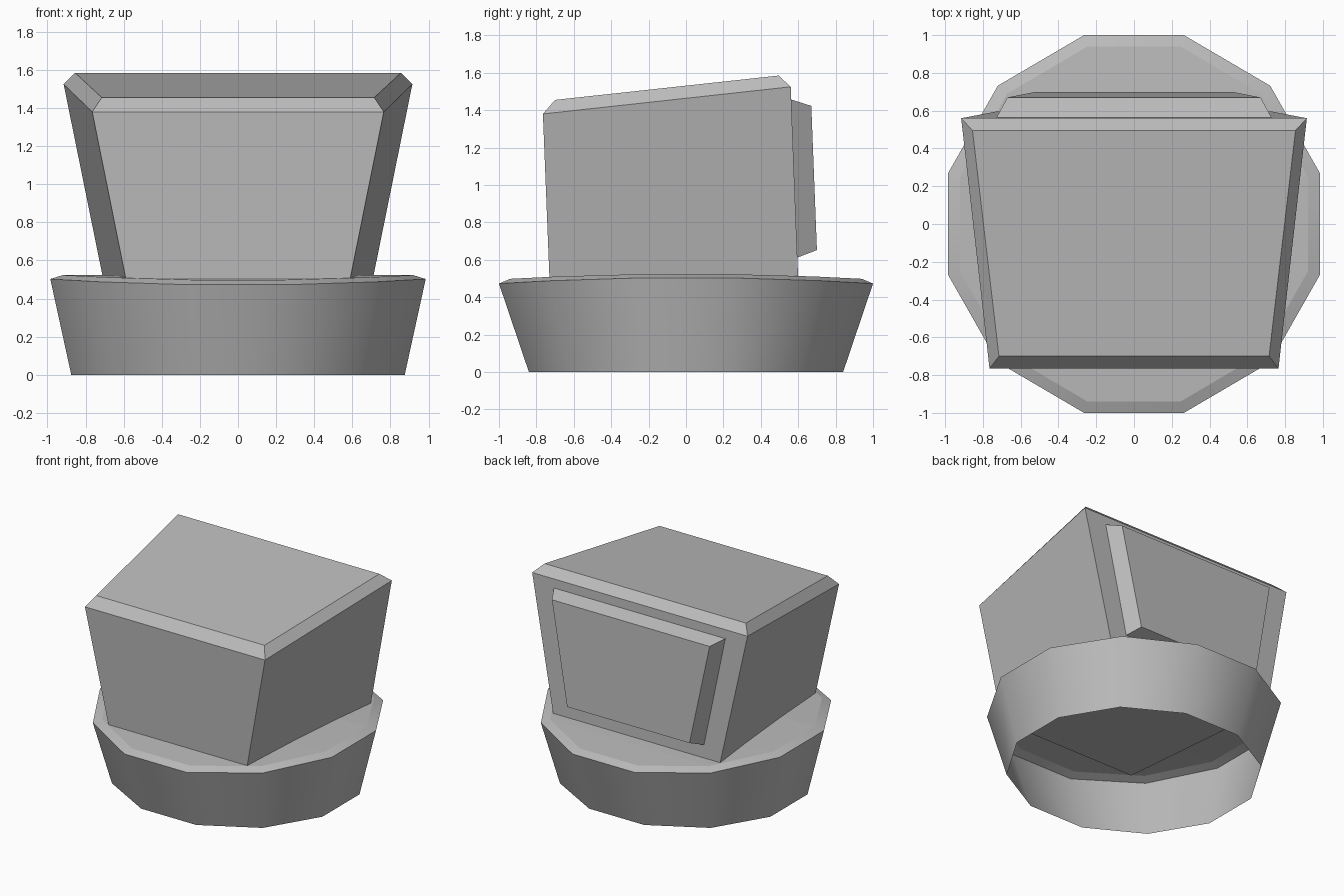
import bpy, bmesh, math

default = bpy.data.objects.get("Cube")
if default:
    bpy.data.objects.remove(default, do_unlink=True)

GREY = (0.5, 0.5, 0.5, 1.0)
grey = bpy.data.materials.new("plain_grey")
grey.use_nodes = True
grey.diffuse_color = GREY
grey.node_tree.nodes["Principled BSDF"].inputs["Base Color"].default_value = GREY


def bridge(bm, lower, upper):
    n = len(lower)
    for i in range(n):
        j = (i + 1) % n
        bm.faces.new((lower[i], lower[j], upper[j], upper[i]))


def finish(bm, name):
    bmesh.ops.recalc_face_normals(bm, faces=bm.faces)
    mesh = bpy.data.meshes.new(name)
    bm.to_mesh(mesh)
    bm.free()
    obj = bpy.data.objects.new(name, mesh)
    mesh.materials.append(grey)
    bpy.context.collection.objects.link(obj)
    return obj


def loft_symmetric(name, rings):
    """Loft four-cornered rings, each given by two points mirrored across x."""
    bm = bmesh.new()
    loops = []
    for (xa, ya, za), (xb, yb, zb) in rings:
        corners = [(-xa, ya, za), (xa, ya, za), (xb, yb, zb), (-xb, yb, zb)]
        loops.append([bm.verts.new(c) for c in corners])
    for lower, upper in zip(loops, loops[1:]):
        bridge(bm, lower, upper)
    bm.faces.new(loops[0])
    bm.faces.new(loops[-1])
    return finish(bm, name)


# Twelve-sided flared base: open underneath, rim drooping to front and back
SIDES = 12


def base_ring(bm, half_x, half_y, height, droop):
    verts = []
    for i in range(SIDES):
        a = math.radians(15 + 30 * i)
        x = half_x * math.cos(a) / math.cos(math.radians(15))
        y = half_y * math.sin(a) / math.cos(math.radians(15))
        verts.append(bm.verts.new((x, y, height - droop * y * y)))
    return verts


bm = bmesh.new()
foot = base_ring(bm, 0.875, 0.84, 0, 0)
rim = base_ring(bm, 0.985, 1.0, 0.505, 0.032)
deck = base_ring(bm, 0.92, 0.94, 0.525, 0.03)
bridge(bm, foot, rim)
bridge(bm, rim, deck)

# Curved deck made of strips running from side to side
half = SIDES // 2
right_side = [deck[(2 - i) % SIDES] for i in range(half)]
left_side = [deck[3 + i] for i in range(half)]
for i in range(half - 1):
    bm.faces.new((right_side[i], left_side[i], left_side[i + 1], right_side[i + 1]))
base = finish(bm, "round_base")

bpy.ops.object.select_all(action='DESELECT')
base.select_set(True)
bpy.context.view_layer.objects.active = base
bpy.ops.object.shade_smooth_by_angle(angle=math.radians(31))
for face in list(base.data.polygons)[2 * SIDES:]:
    face.use_smooth = False

# Flared block with a bevelled, backward-rising top
loft_symmetric("upper_block", [
    ((0.588, -0.73, 0.50), (0.705, 0.60, 0.49)),
    ((0.765, -0.765, 1.38), (0.915, 0.56, 1.525)),
    ((0.715, -0.70, 1.455), (0.855, 0.495, 1.585)),
])

# Raised tapered panel on the back
loft_symmetric("back_panel", [
    ((0.57, 0.595, 0.612), (0.73, 0.56, 1.458)),
    ((0.52, 0.70, 0.652), (0.67, 0.67, 1.423)),
])
